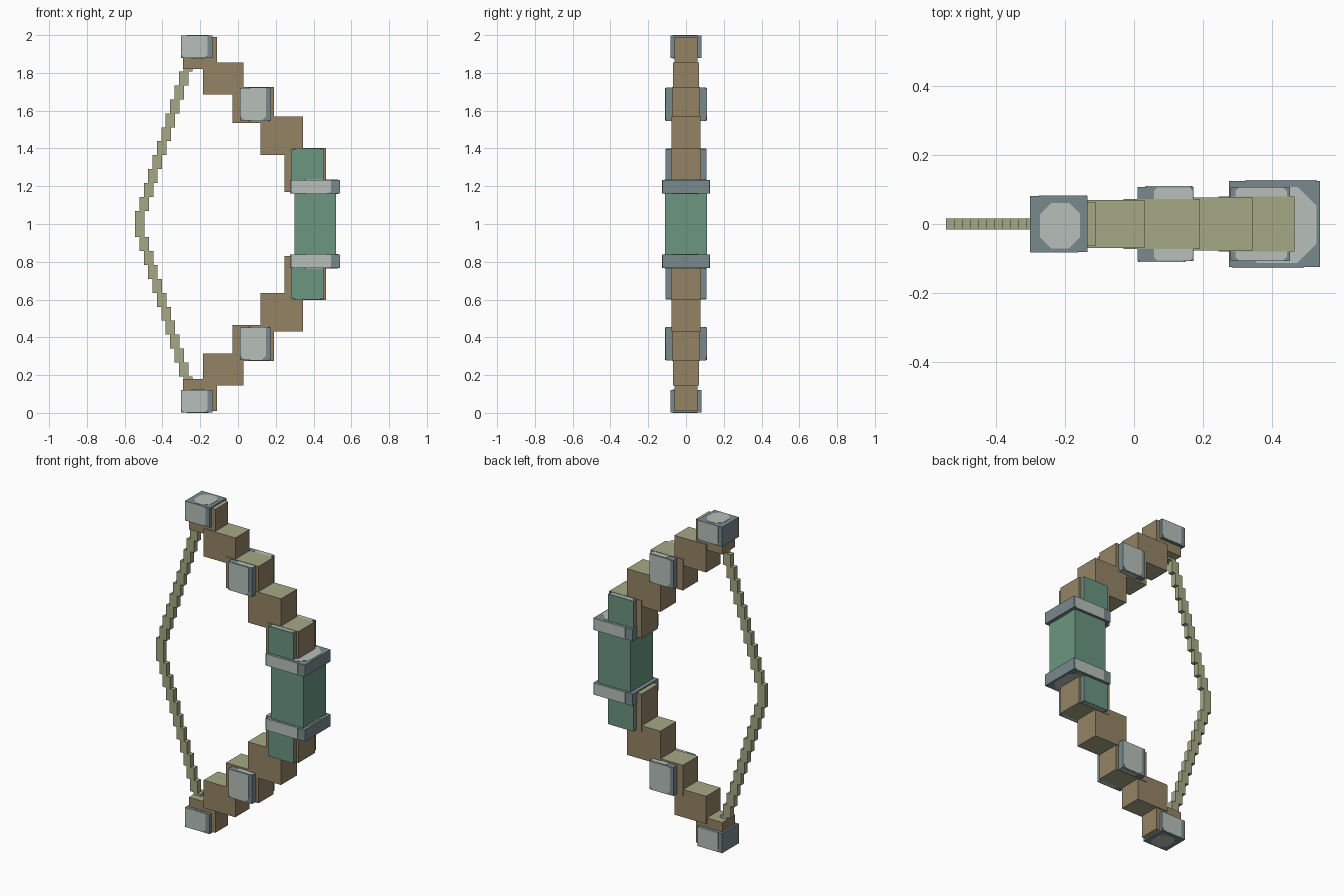
import bpy
import bmesh
from mathutils import Vector

cube = bpy.data.objects.get("Cube")
if cube:
    bpy.data.objects.remove(cube, do_unlink=True)


def material(name, rgb):
    mat = bpy.data.materials.new(name)
    mat.use_nodes = True
    mat.diffuse_color = (*rgb, 1)
    mat.node_tree.nodes["Principled BSDF"].inputs["Base Color"].default_value = (*rgb, 1)
    return mat


WOOD = material("brown wood", (0.30, 0.23, 0.13))
OLIVE = material("pale olive", (0.38, 0.395, 0.24))
GREEN = material("grip green", (0.145, 0.305, 0.22))
LIGHT = material("light metal", (0.475, 0.53, 0.49))
DARK = material("blue grey metal", (0.19, 0.255, 0.275))


def finish(name, bm, mats):
    bmesh.ops.recalc_face_normals(bm, faces=bm.faces)
    mesh = bpy.data.meshes.new(name)
    for mat in mats:
        mesh.materials.append(mat)
    bm.to_mesh(mesh)
    bm.free()
    obj = bpy.data.objects.new(name, mesh)
    bpy.context.collection.objects.link(obj)
    return obj


def box(name, x, hy, z, mats, axis=None):
    """Box from ranges; faces along the given axis take the second material."""
    bm = bmesh.new()
    bmesh.ops.create_cube(bm, size=1)
    for v in bm.verts:
        v.co = Vector((x[0] if v.co.x < 0 else x[1],
                       -hy if v.co.y < 0 else hy,
                       z[0] if v.co.z < 0 else z[1]))
    bm.normal_update()
    if axis is not None:
        for f in bm.faces:
            if abs(f.normal[axis]) > 0.5:
                f.material_index = 1
    return finish(name, bm, mats)


def patch(name, x, hy, z, axis, sign, u, v, cut_low, cut_high):
    """Thin light plate with cut corners on one face of a box."""
    span = (-hy, hy) if axis == 2 else z
    flip = axis == 1 and sign > 0          # seen from behind, right is -x
    w, h = x[1] - x[0], span[1] - span[0]
    cl, ch = cut_low * min(w, h), cut_high * min(w, h)
    a, b = (w * t for t in u)
    c, d = (h * t for t in v)
    outline = [(a + cl, c), (b - cl, c), (b, c + cl), (b, d - ch),
               (b - ch, d), (a + ch, d), (a, d - ch), (a, c + cl)]
    base = hy if axis == 1 else (z[1] if sign > 0 else -z[0])
    bm = bmesh.new()
    verts = []
    for p, q in outline:
        px = x[1] - p if flip else x[0] + p
        lift = sign * (base - 0.001)
        co = (px, lift, span[0] + q) if axis == 1 else (px, span[0] + q, lift)
        verts.append(bm.verts.new(co))
    face = bm.faces.new(verts)
    out = bmesh.ops.extrude_face_region(bm, geom=[face])["geom"]
    offset = Vector((0, 0, 0))
    offset[axis] = sign * 0.003
    bmesh.ops.translate(bm, vec=offset,
                        verts=[g for g in out if isinstance(g, bmesh.types.BMVert)])
    bmesh.ops.remove_doubles(bm, verts=bm.verts, dist=0.0001)
    finish(name, bm, [LIGHT])


def polish(name, x, hy, z, u_side, u_flat, v_flat, cut_flat):
    """Light patches on front and back, then on top and underside."""
    if u_side:
        for label, s in (("front", -1), ("back", 1)):
            patch(f"{name}_{label}_shine", x, hy, z, 1, s, u_side, (0.01, 0.99), 0.14, 0.03)
    for label, s in (("top", 1), ("under", -1)):
        patch(f"{name}_{label}_shine", x, hy, z, 2, s, u_flat, v_flat, cut_flat, cut_flat)


# Limb segments from tip to grip: x range, half depth, z range
LIMB = [((-0.29, -0.11), 0.062, (1.82, 1.99)),
        ((-0.185, 0.03), 0.069, (1.685, 1.855)),
        ((-0.03, 0.19), 0.073, (1.535, 1.725)),
        ((0.12, 0.345), 0.077, (1.365, 1.57)),
        ((0.245, 0.465), 0.080, (1.17, 1.402))]

for half in ("upper", "lower"):
    def zr(lo, hi):
        return (lo, hi) if half == "upper" else (2 - hi, 2 - lo)

    # Stepped wooden limb
    for i, (x, hy, z) in enumerate(LIMB):
        box(f"{half}_limb_{i + 1}", x, hy, zr(*z), [WOOD, OLIVE], 2)

    # Metal tip cap
    spec = ((-0.302, -0.135), 0.081, zr(1.878, 1.998))
    box(f"{half}_tip_cap", *spec, [DARK])
    polish(f"{half}_tip_cap", *spec, (0.01, 0.84), (0.18, 0.87), (0.06, 0.88), 0.2)

    # Metal band half way along the limb
    spec = ((0.01, 0.172), 0.108, zr(1.547, 1.721))
    box(f"{half}_limb_band", *spec, [DARK])
    polish(f"{half}_limb_band", *spec, (0.01, 0.86), (0.3, 0.99), (0.01, 0.99), 0.05)

    # Green cheek beside the grip
    spec = ((0.28, 0.452), 0.108, zr(1.20, 1.398))
    box(f"{half}_grip_cheek", *spec, [DARK, GREEN], 1)
    polish(f"{half}_grip_cheek", *spec, None, (0.08, 0.95), (0.01, 0.99), 0.06)

    # Metal ring closing the grip
    spec = ((0.275, 0.54), 0.125, zr(1.162, 1.234))
    box(f"{half}_grip_ring", *spec, [DARK])
    polish(f"{half}_grip_ring", *spec, (0.04, 0.82), (0.1, 0.96), (0.05, 0.93), 0.22)

    # Stepped half of the bowstring
    for i in range(1, 12):
        left = -0.545 + 0.0232 * i
        low = 1.07 + 0.0737 * (i - 1)
        box(f"{half}_string_{i}", (left, left + 0.05), 0.016,
            zr(low, low + 0.0737), [OLIVE])

# Centre of the bowstring and the grip
box("string_centre", (-0.545, -0.495), 0.016, (0.93, 1.07), [OLIVE])
box("grip", (0.30, 0.52), 0.11, (0.80, 1.20), [GREEN])
